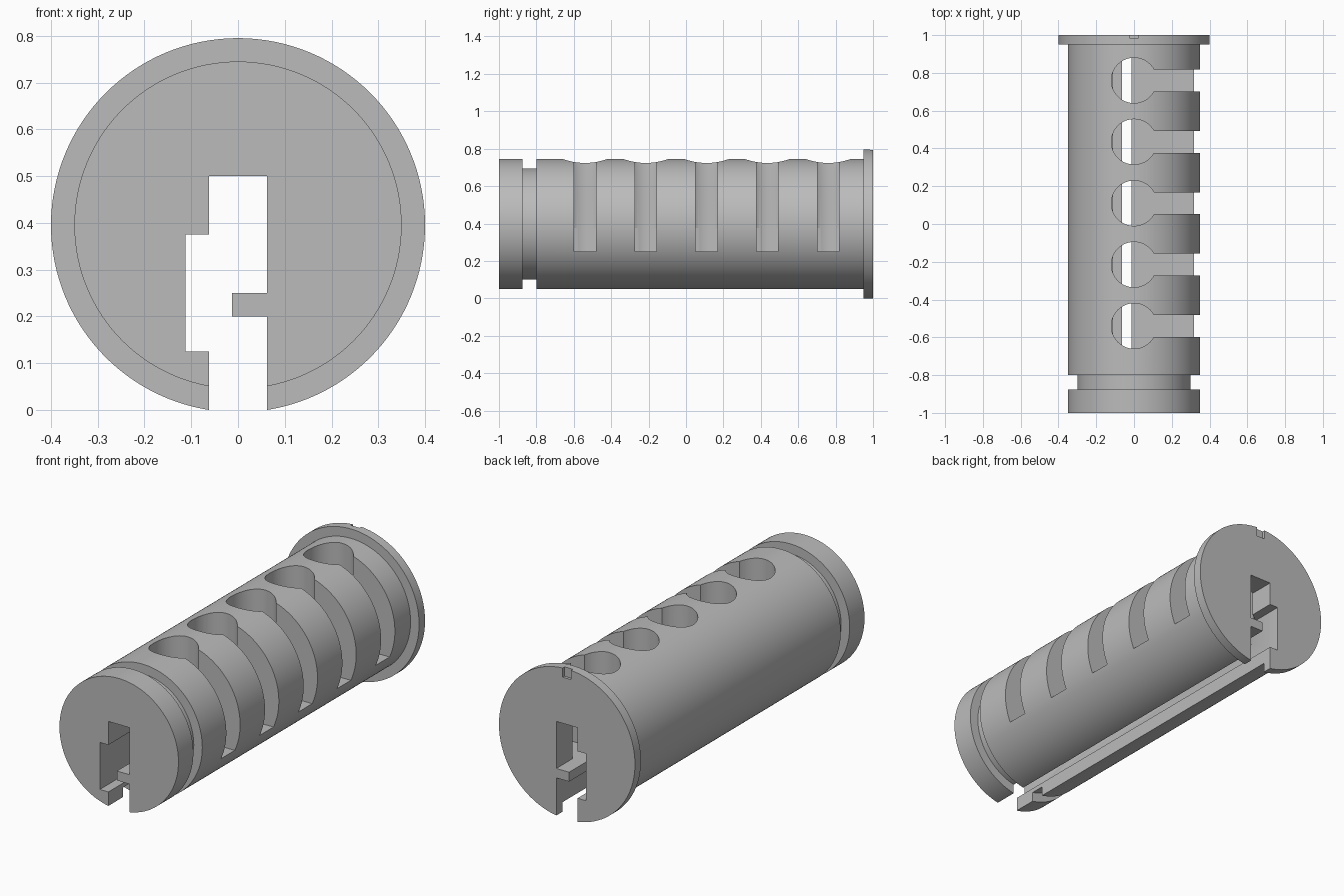
import bpy, bmesh, math
from mathutils import Matrix, Vector

if "Cube" in bpy.data.objects:
    bpy.data.objects.remove(bpy.data.objects["Cube"], do_unlink=True)

AXIS_Z = 0.395      # height of the barrel axis
STATIONS = [-0.54 + 0.325 * i for i in range(5)]
FLOOR = 0.25        # bottom of pin holes and side slots

metal = bpy.data.materials.new("grey metal")
metal.use_nodes = True
grey = (0.5, 0.5, 0.5, 1)
metal.diffuse_color = grey
metal.node_tree.nodes["Principled BSDF"].inputs["Base Color"].default_value = grey


def make_object(name, bm):
    bmesh.ops.recalc_face_normals(bm, faces=bm.faces)
    mesh = bpy.data.meshes.new(name)
    bm.to_mesh(mesh)
    bm.free()
    obj = bpy.data.objects.new(name, mesh)
    mesh.materials.append(metal)
    bpy.context.collection.objects.link(obj)
    return obj


def lathe(name, profile, segments=128):
    """Turn a (radius, y) profile about the barrel axis and cap both ends."""
    bm = bmesh.new()
    rings = []
    for r, y in profile:
        angles = [2 * math.pi * i / segments for i in range(segments)]
        rings.append([bm.verts.new((r * math.sin(a), y, AXIS_Z + r * math.cos(a)))
                      for a in angles])
    for a, b in zip(rings, rings[1:]):
        for i in range(segments):
            j = (i + 1) % segments
            bm.faces.new((a[i], a[j], b[j], b[i]))
    bm.faces.new(rings[0])
    bm.faces.new(rings[-1])
    return make_object(name, bm)


def box(name, low, high):
    low, high = Vector(low), Vector(high)
    bm = bmesh.new()
    bmesh.ops.create_cube(bm, size=1, matrix=Matrix.Translation((low + high) / 2)
                          @ Matrix.Diagonal((*(high - low), 1)))
    return make_object(name, bm)


def pin_hole(y):
    bm = bmesh.new()
    bmesh.ops.create_cone(bm, cap_ends=True, segments=64, radius1=0.12, radius2=0.12,
                          depth=1, matrix=Matrix.Translation((0, y, FLOOR + 0.5)))
    return make_object("pin_hole_cutter", bm)


def keyway(outline):
    bm = bmesh.new()
    face = bm.faces.new([bm.verts.new((x, -1.1, z)) for x, z in outline])
    grown = bmesh.ops.extrude_face_region(bm, geom=[face])["geom"]
    bmesh.ops.translate(bm, vec=(0, 2.2, 0),
                        verts=[v for v in grown if isinstance(v, bmesh.types.BMVert)])
    return make_object("keyway_cutter", bm)


def cut(target, cutter):
    mod = target.modifiers.new("cut", "BOOLEAN")
    mod.operation = "DIFFERENCE"
    mod.solver = "EXACT"
    mod.object = cutter
    bpy.context.view_layer.objects.active = target
    bpy.ops.object.modifier_apply(modifier=mod.name)
    bpy.data.objects.remove(cutter, do_unlink=True)


# Turned barrel with retaining groove and rear flange
barrel = lathe("lock_barrel", [
    (0.35, -1), (0.35, -0.875), (0.3, -0.875), (0.3, -0.8),
    (0.35, -0.8), (0.35, 0.95), (0.4, 0.95), (0.4, 1)])

# Pin holes, each opening into a slot on the left side
for y in STATIONS:
    cut(barrel, pin_hole(y))
    cut(barrel, box("side_slot_cutter", (0.01, y - 0.058, FLOOR), (0.5, y + 0.058, 1)))

# Stepped keyway, open along the underside
cut(barrel, keyway([
    (-0.0625, -0.1), (-0.0625, 0.125), (-0.1125, 0.125), (-0.1125, 0.375),
    (-0.0625, 0.375), (-0.0625, 0.5), (0.0625, 0.5), (0.0625, FLOOR),
    (-0.0125, FLOOR), (-0.0125, 0.2), (0.0625, 0.2), (0.0625, -0.1)]))

# Index notch on the back of the flange
cut(barrel, box("notch_cutter", (-0.025, 0.985, 0.745), (0.025, 1.1, 0.9)))

bpy.ops.object.select_all(action="DESELECT")
barrel.select_set(True)
bpy.context.view_layer.objects.active = barrel
bpy.ops.object.shade_smooth_by_angle(angle=math.radians(30))
